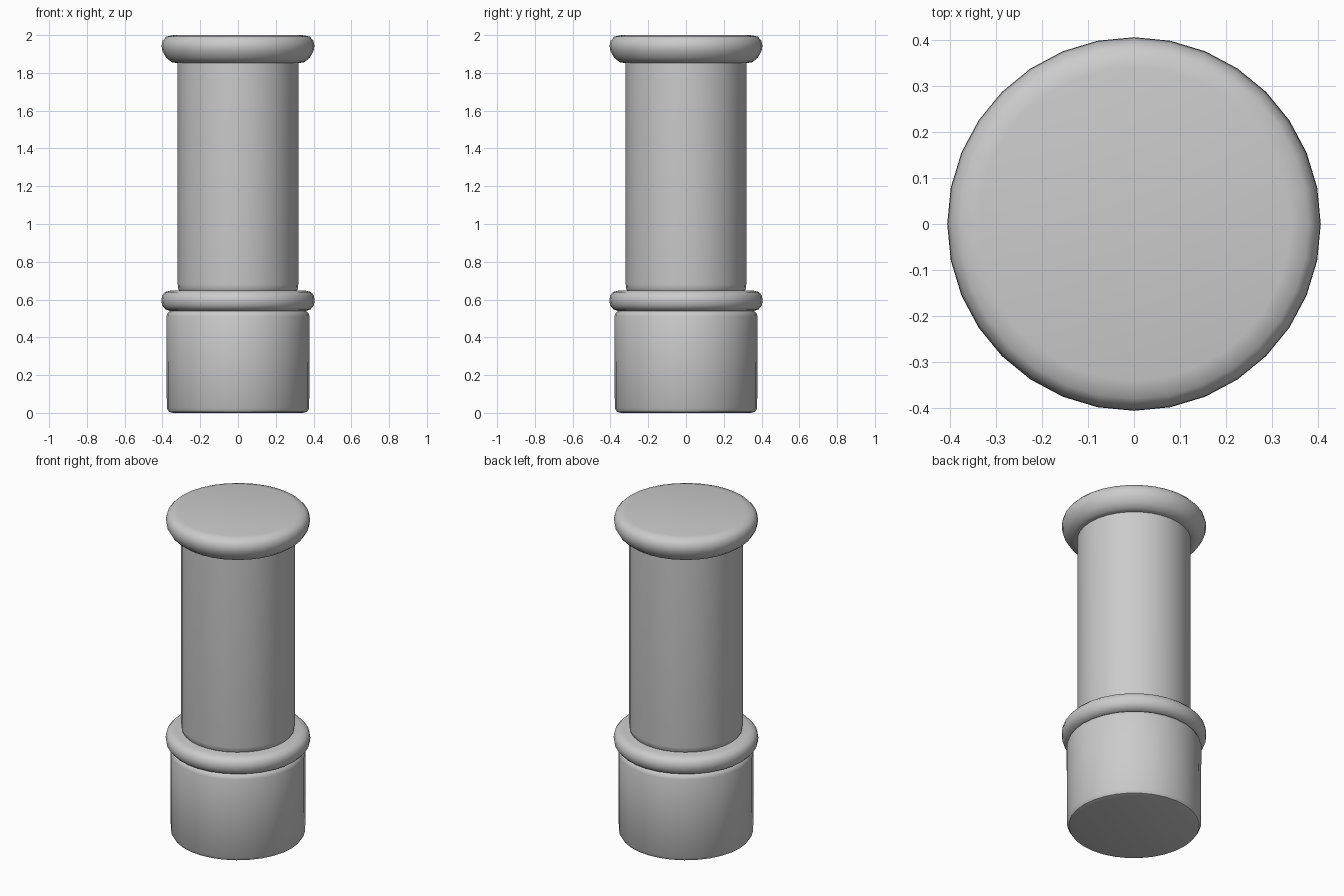
import bpy, math

cube = bpy.data.objects.get("Cube")
if cube:
    bpy.data.objects.remove(cube, do_unlink=True)

SIDES = 32

grey = bpy.data.materials.new("plain_grey")
grey.use_nodes = True
colour = (0.6, 0.6, 0.6, 1)
grey.diffuse_color = colour
grey.node_tree.nodes["Principled BSDF"].inputs["Base Color"].default_value = colour


def lathe(name, profile):
    """Turn a bottom-to-top (radius, height) profile round z, with flat end caps."""
    verts, faces = [], []
    for r, z in profile:
        for i in range(SIDES):
            a = math.tau * i / SIDES
            verts.append((r * math.cos(a), r * math.sin(a), z))
    for k in range(len(profile) - 1):
        for i in range(SIDES):
            j = (i + 1) % SIDES
            low, high = k * SIDES, (k + 1) * SIDES
            faces.append((low + i, low + j, high + j, high + i))
    faces.append(tuple(reversed(range(SIDES))))
    faces.append(tuple(range(len(verts) - SIDES, len(verts))))
    mesh = bpy.data.meshes.new(name)
    mesh.from_pydata(verts, [], faces)
    mesh.materials.append(grey)
    obj = bpy.data.objects.new(name, mesh)
    bpy.context.collection.objects.link(obj)
    bpy.ops.object.select_all(action="DESELECT")
    obj.select_set(True)
    bpy.context.view_layer.objects.active = obj
    bpy.ops.object.shade_smooth_by_angle(angle=math.radians(40))
    return obj


# Wide foot with softened edges
lathe("base_drum", [(0.345, 0), (0.366, 0.006), (0.377, 0.025),
                    (0.379, 0.51), (0.372, 0.53), (0.355, 0.542)])

# Rounded ring between foot and shaft
lathe("middle_ring", [(0.355, 0.538), (0.385, 0.548), (0.402, 0.57), (0.406, 0.597),
                      (0.401, 0.622), (0.385, 0.64), (0.355, 0.648)])

# Tall plain shaft
lathe("shaft", [(0.305, 0.64), (0.316, 0.655), (0.319, 0.68), (0.319, 1.86)])

# Rounded cap, flat on top
lathe("top_cap", [(0.33, 1.853), (0.352, 1.857), (0.38, 1.88), (0.4, 1.915),
                  (0.405, 1.945), (0.398, 1.972), (0.38, 1.992), (0.34, 2.0)])
